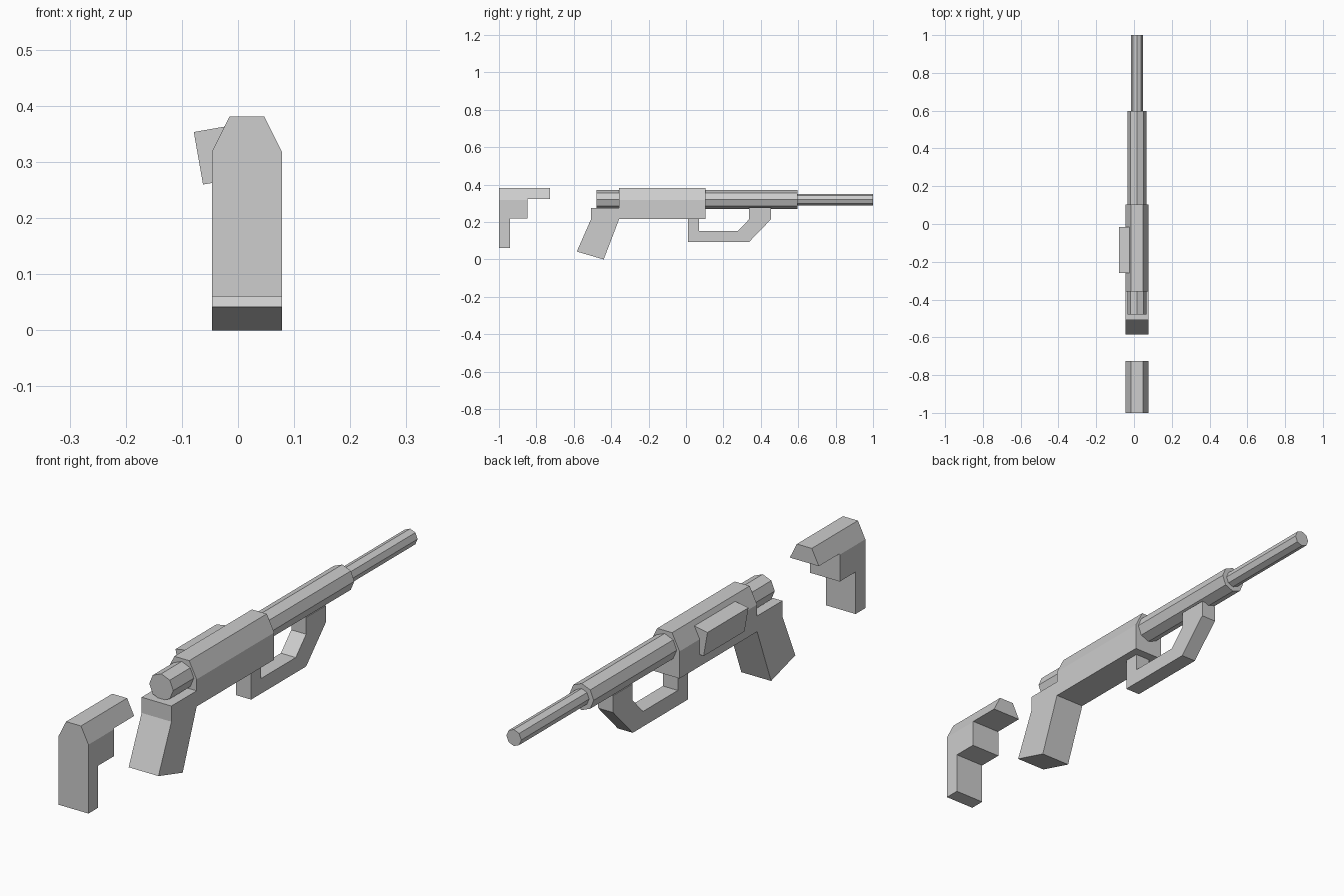
import bpy, bmesh, math
from mathutils import Vector

if "Cube" in bpy.data.objects:
    bpy.data.objects.remove(bpy.data.objects["Cube"], do_unlink=True)

CX = 0.016           # centre line of the model
HALF = 0.062         # half width of the main parts

grey = bpy.data.materials.new("light_grey")
grey.use_nodes = True
colour = (0.61, 0.61, 0.61, 1)
grey.diffuse_color = colour
grey.node_tree.nodes["Principled BSDF"].inputs["Base Color"].default_value = colour


def finish(name, bm):
    bmesh.ops.recalc_face_normals(bm, faces=bm.faces[:])
    mesh = bpy.data.meshes.new(name)
    bm.to_mesh(mesh)
    bm.free()
    mesh.materials.append(grey)
    obj = bpy.data.objects.new(name, mesh)
    bpy.context.collection.objects.link(obj)
    return obj


def side_profile(name, points, half, chamfer=False):
    """Extrude a (y, z) outline across x, optionally slicing off the top corners."""
    bm = bmesh.new()
    face = bm.faces.new([bm.verts.new((CX - half, y, z)) for y, z in points])
    new = bmesh.ops.extrude_face_region(bm, geom=[face])["geom"]
    verts = [g for g in new if isinstance(g, bmesh.types.BMVert)]
    bmesh.ops.translate(bm, verts=verts, vec=(2 * half, 0, 0))
    bmesh.ops.recalc_face_normals(bm, faces=bm.faces[:])
    if chamfer:
        for side in (-1, 1):
            cut = bmesh.ops.bisect_plane(
                bm, geom=bm.verts[:] + bm.edges[:] + bm.faces[:],
                plane_co=Vector((CX + side * HALF, 0, 0.319)),
                plane_no=Vector((side * 0.062, 0, 0.031)), clear_outer=True)
            edges = [g for g in cut["geom_cut"] if isinstance(g, bmesh.types.BMEdge)]
            bmesh.ops.holes_fill(bm, edges=edges, sides=0)
    return finish(name, bm)


def tube(name, radius, start, end):
    """Octagonal bar along y with a corner at the top."""
    bm = bmesh.new()
    bmesh.ops.create_cone(bm, cap_ends=True, segments=8, radius1=radius,
                          radius2=radius, depth=end - start)
    obj = finish(name, bm)
    obj.location = (CX, (start + end) / 2, 0.32)
    obj.rotation_euler.x = math.radians(90)


# Detached shoulder stock
side_profile("shoulder_stock", [
    (-1, 0.06), (-0.942, 0.06), (-0.942, 0.218), (-0.848, 0.218),
    (-0.848, 0.322), (-0.726, 0.322), (-0.726, 0.381), (-1, 0.381)], HALF, True)

# Receiver and pistol grip in one piece
side_profile("receiver_and_grip", [
    (-0.584, 0.042), (-0.44, 0), (-0.357, 0.217), (0.104, 0.217),
    (0.104, 0.381), (-0.357, 0.381), (-0.357, 0.276), (-0.507, 0.276),
    (-0.507, 0.217)], HALF, True)

# Front hand loop
side_profile("front_hand_loop", [
    (0.011, 0.217), (0.011, 0.094), (0.338, 0.094), (0.455, 0.215),
    (0.455, 0.278), (0.338, 0.278), (0.338, 0.215), (0.276, 0.151),
    (0.07, 0.151), (0.07, 0.217)], 0.031)

# Barrels
tube("barrel_sleeve", 0.05, -0.479, 0.597)
tube("barrel", 0.031, 0.55, 1)

# Tilted box on the right side of the receiver
bm = bmesh.new()
bmesh.ops.create_cube(bm, size=1)
bmesh.ops.scale(bm, verts=bm.verts[:], vec=(0.062, 0.243, 0.095))
box = finish("side_box", bm)
box.rotation_euler.y = math.radians(-10)
box.location = (-0.040, -0.137, 0.312)
